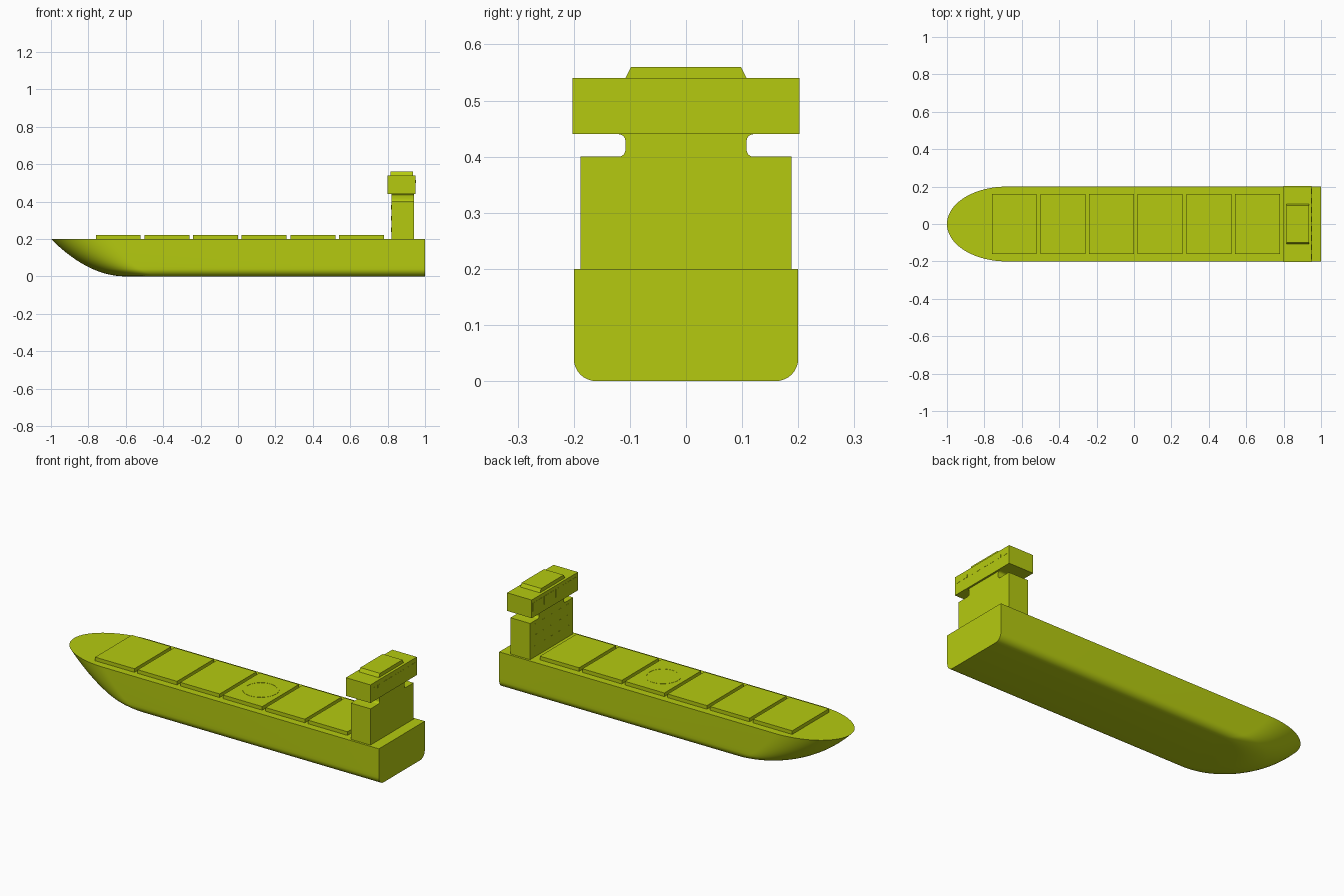
import bpy, bmesh, math

if "Cube" in bpy.data.objects:
    bpy.data.objects.remove(bpy.data.objects["Cube"])

lime = bpy.data.materials.new("lime_paint")
lime.diffuse_color = (0.46, 0.59, 0.005, 1)
lime.use_nodes = True
lime.node_tree.nodes["Principled BSDF"].inputs["Base Color"].default_value = lime.diffuse_color


def finish(name, bm, smooth=False):
    bmesh.ops.recalc_face_normals(bm, faces=bm.faces)
    mesh = bpy.data.meshes.new(name)
    bm.to_mesh(mesh)
    bm.free()
    ob = bpy.data.objects.new(name, mesh)
    bpy.context.collection.objects.link(ob)
    mesh.materials.append(lime)
    if smooth:
        bpy.ops.object.select_all(action='DESELECT')
        ob.select_set(True)
        bpy.context.view_layer.objects.active = ob
        bpy.ops.object.shade_smooth_by_angle(angle=math.radians(35))
    return ob


def prism(name, profile, x0, x1, smooth=False):
    """Extrude a half (y, z) profile, mirrored across y = 0, along x."""
    pts = profile + [(-y, z) for y, z in reversed(profile)]
    bm = bmesh.new()
    a = [bm.verts.new((x0, y, z)) for y, z in pts]
    b = [bm.verts.new((x1, y, z)) for y, z in pts]
    bm.faces.new(a)
    bm.faces.new(b[::-1])
    for i in range(len(pts)):
        j = (i + 1) % len(pts)
        bm.faces.new((a[i], b[i], b[j], a[j]))
    return finish(name, bm, smooth)


def boxes(name, items):
    """One object made from (xmin, xmax, ymin, ymax, zmin, zmax) boxes."""
    bm = bmesh.new()
    for x0, x1, y0, y1, z0, z1 in items:
        vs = bmesh.ops.create_cube(bm, size=1)["verts"]
        for v in vs:
            v.co = ((x0 + x1) / 2 + v.co.x * (x1 - x0),
                    (y0 + y1) / 2 + v.co.y * (y1 - y0),
                    (z0 + z1) / 2 + v.co.z * (z1 - z0))
    return finish(name, bm)


# Hull: stacked waterlines with elliptical bow, raked stem and rounded bilge
H, R, N = 0.2, 0.04, 24
levels = [R * (1 - math.cos(math.radians(90 * i / 8))) for i in range(9)]
levels += [R + (H - R) * i / 10 for i in range(1, 11)]
bm = bmesh.new()
rows = []
for z in levels:
    k = math.sqrt(z / H)
    stem, shoulder = -0.6 - 0.4 * k, -0.4 - 0.28 * k
    w = 0.2 - R + math.sqrt(max(0, R * R - max(0, R - z) ** 2))
    half = [(1, w)]
    for i in range(N):
        t = math.pi / 2 * (1 - i / N)
        half.append((stem + (shoulder - stem) * (1 - math.cos(t)), w * math.sin(t)))
    ring = half + [(stem, 0)] + [(x, -y) for x, y in reversed(half)]
    rows.append([bm.verts.new((x, y, z)) for x, y in ring])
for lo, hi in zip(rows, rows[1:]):
    for i in range(len(lo)):
        j = (i + 1) % len(lo)
        bm.faces.new((lo[i], lo[j], hi[j], hi[i]))
bm.faces.new(rows[0])
bm.faces.new(rows[-1])
finish("hull", bm, True)

# Six cargo hatch covers
for i in range(6):
    x = -0.76 + 0.26 * i
    boxes(f"hatch_cover_{i + 1}", [(x, x + 0.24, -0.16, 0.16, 0.2, 0.22)])

# Landing circle on the fourth hatch
bm = bmesh.new()
loops = []
for r, z in ((0.092, 0.219), (0.092, 0.221), (0.082, 0.221), (0.082, 0.219)):
    loops.append([bm.verts.new((0.14 + r * math.cos(a * math.pi / 24),
                                r * math.sin(a * math.pi / 24), z)) for a in range(48)])
for k in range(4):
    p, q = loops[k], loops[(k + 1) % 4]
    for i in range(48):
        j = (i + 1) % 48
        bm.faces.new((p[i], p[j], q[j], q[i]))
finish("landing_circle", bm, True)

# Deckhouse tower with a filleted neck beneath the bridge
fillet = 0.012
neck = [(0.12 - fillet * math.sin(a), 0.4 + fillet * (1 - math.cos(a)))
        for a in (math.pi / 2 * i / 6 for i in range(7))]
neck += [(y, 0.84 - z) for y, z in reversed(neck)]
prism("deckhouse_tower", [(0.188, 0.2), (0.188, 0.4)] + neck, 0.82, 0.94, True)

# Bridge and its sloped roof block
boxes("bridge", [(0.80, 0.95, -0.202, 0.202, 0.44, 0.54)])
prism("bridge_roof", [(0.108, 0.54), (0.098, 0.56)], 0.815, 0.935)

# Bridge windows: forward row, slim aft row
T = 0.001
cols = [-0.175 + 0.05 * i for i in range(8)]
boxes("bridge_windows", [(0.80 - T, 0.801, y - 0.019, y + 0.019, 0.475, 0.52) for y in cols]
      + [(0.949, 0.95 + T, y - 0.015, y + 0.015, 0.5, 0.515) for y in cols])

# Small cabin windows on the forward face of the tower
boxes("cabin_windows", [(0.82 - T, 0.821, y - 0.01, y + 0.01, z - 0.012, z + 0.012)
                        for y in (-0.14, -0.07, 0, 0.07, 0.14) for z in (0.25, 0.31, 0.37)])
